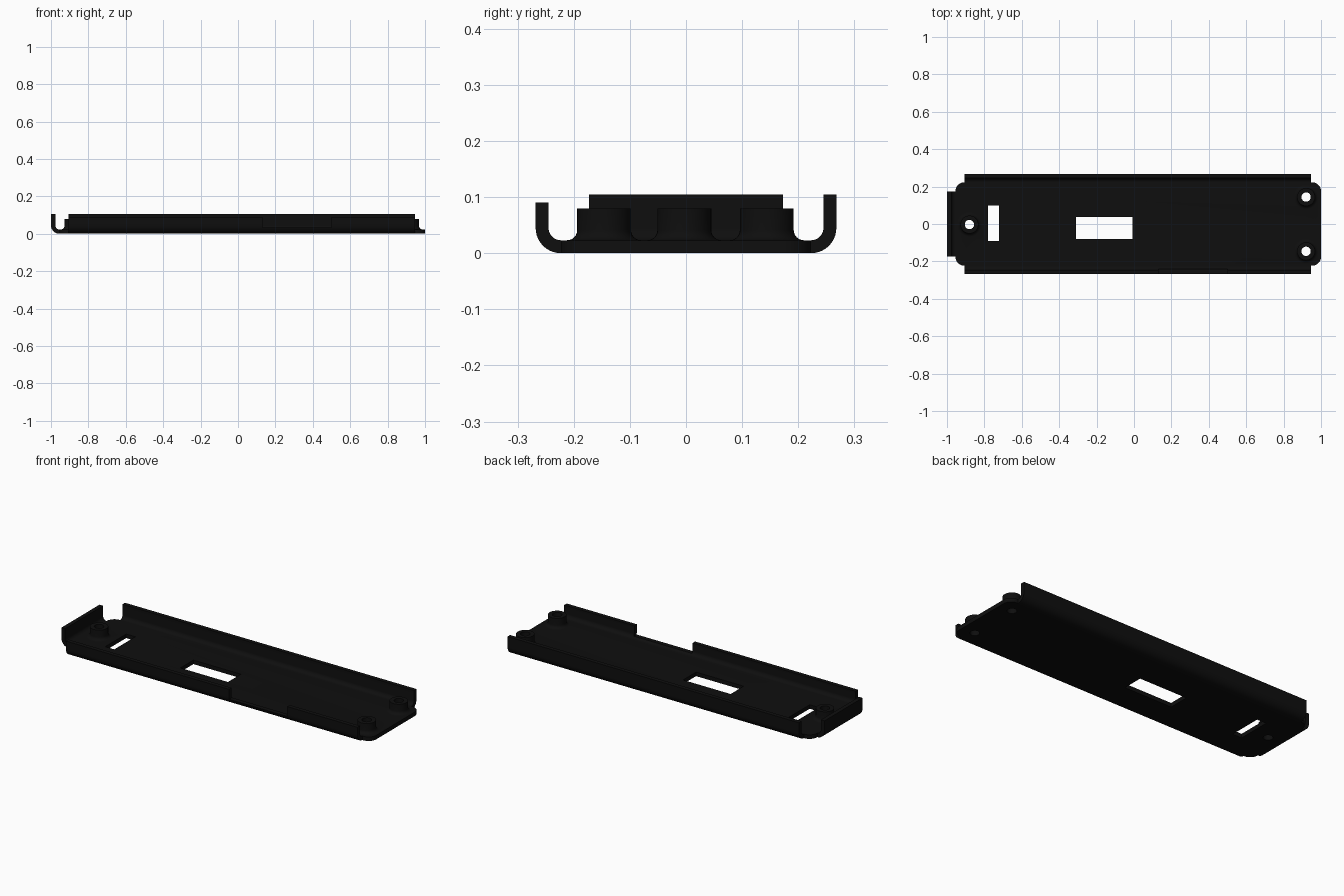
import bpy, bmesh, math
from mathutils import Matrix, Vector

if "Cube" in bpy.data.objects:
    bpy.data.objects.remove(bpy.data.objects["Cube"])

T = 0.023            # sheet thickness
R = 0.045            # outer bend radius
HALF_W = 0.268       # half width over the side flanges
BEND_Y = HALF_W - R

black = bpy.data.materials.new("matte black")
black.diffuse_color = (0.0045, 0.0045, 0.0045, 1)
black.use_nodes = True
black.node_tree.nodes["Principled BSDF"].inputs["Base Color"].default_value = black.diffuse_color


def prism(name, pts, vec):
    """Extrude a closed 3D polygon along vec."""
    bm = bmesh.new()
    f = bm.faces.new([bm.verts.new(p) for p in pts])
    ext = bmesh.ops.extrude_face_region(bm, geom=[f])
    bmesh.ops.translate(bm, vec=Vector(vec),
                        verts=[v for v in ext["geom"] if isinstance(v, bmesh.types.BMVert)])
    return finish(name, bm)


def finish(name, bm):
    bmesh.ops.recalc_face_normals(bm, faces=bm.faces)
    me = bpy.data.meshes.new(name)
    bm.to_mesh(me)
    bm.free()
    me.materials.append(black)
    ob = bpy.data.objects.new(name, me)
    bpy.context.collection.objects.link(ob)
    return ob


def box(name, x0, x1, y0, y1, z0, z1):
    return prism(name, [(x0, y0, z0), (x1, y0, z0), (x1, y1, z0), (x0, y1, z0)],
                 (0, 0, z1 - z0))


def arc(cx, cy, r, a0, a1, n=10):
    return [(cx + r * math.cos(math.radians(a0 + (a1 - a0) * i / n)),
             cy + r * math.sin(math.radians(a0 + (a1 - a0) * i / n))) for i in range(n + 1)]


def bend_profile(edge, top):
    """J-shaped section: (outward, height), overlapping the floor plate a little."""
    c = edge - R
    return ([(c - 0.02, 0)] + arc(c, R, R, -90, 0) + [(edge, top), (edge - T, top)]
            + arc(c, R, R - T, 0, -90) + [(c - 0.02, T)])


def lathe(name, x, y, prof, n=40):
    """Solid of revolution around a vertical axis, profile runs bottom to top."""
    bm = bmesh.new()
    rings = [[bm.verts.new((x + r * math.cos(2 * math.pi * i / n),
                            y + r * math.sin(2 * math.pi * i / n), z)) for i in range(n)]
             for r, z in prof]
    for a, b in zip(rings, rings[1:]):
        for i in range(n):
            j = (i + 1) % n
            bm.faces.new((a[i], a[j], b[j], b[i]))
    bm.faces.new(rings[0])
    bm.faces.new(rings[-1])
    return finish(name, bm)


def boolean(target, tool, op):
    m = target.modifiers.new(op.lower(), 'BOOLEAN')
    m.operation, m.object, m.solver = op, tool, 'EXACT'
    bpy.context.view_layer.objects.active = target
    bpy.ops.object.modifier_apply(modifier=m.name)
    bpy.data.objects.remove(tool, do_unlink=True)


# Floor plate with rounded corners
x0, x1, y1, r = -0.955, 1.0, BEND_Y, 0.048
outline = (arc(x1 - r, y1 - r, r, 0, 90) + arc(x0 + r, y1 - r, r, 90, 180)
           + arc(x0 + r, -y1 + r, r, 180, 270) + arc(x1 - r, -y1 + r, r, 270, 360))
tray = prism("mounting_tray", [(x, y, 0) for x, y in outline], (0, 0, T))

# Long side flanges: back is taller, front has a cut-out down to the bend
back = prism("back_flange", [(-0.905, a, z) for a, z in bend_profile(HALF_W, 0.105)], (1.85, 0, 0))
front = prism("front_flange", [(-0.905, -a, z) for a, z in bend_profile(HALF_W, 0.09)], (1.85, 0, 0))
boolean(front, box("notch_cutter", 0.13, 0.5, -0.3, -0.235, 0.032, 0.2), 'DIFFERENCE')

# Left end flange
end = prism("end_flange", [(-a, -0.173, z) for a, z in bend_profile(1.0, 0.105)], (0, 0.346, 0))
for part in (back, front, end):
    boolean(tray, part, 'UNION')

# Screw bosses with filleted feet and through holes
BOSSES = [(-0.88, -0.003), (0.92, 0.144), (0.92, -0.146)]
BR, FR = 0.048, 0.018
for x, y in BOSSES:
    fillet = arc(BR + FR, T + FR, FR, 270, 180, 6)
    prof = [(BR + FR, 0.012)] + fillet + [(BR, 0.08)]
    boolean(tray, lathe("boss", x, y, prof), 'UNION')
for x, y in BOSSES:
    boolean(tray, lathe("hole_cutter", x, y, [(0.025, -0.1), (0.025, 0.2)], 32), 'DIFFERENCE')

# Rectangular openings in the floor
for s in ((-0.78, -0.722, -0.09, 0.1), (-0.31, -0.008, -0.08, 0.038)):
    boolean(tray, box("slot_cutter", *s, -0.1, 0.2), 'DIFFERENCE')

# Smooth bends, sharp edges
bpy.ops.object.select_all(action='DESELECT')
tray.select_set(True)
bpy.context.view_layer.objects.active = tray
bpy.ops.object.shade_smooth_by_angle(angle=math.radians(30))
